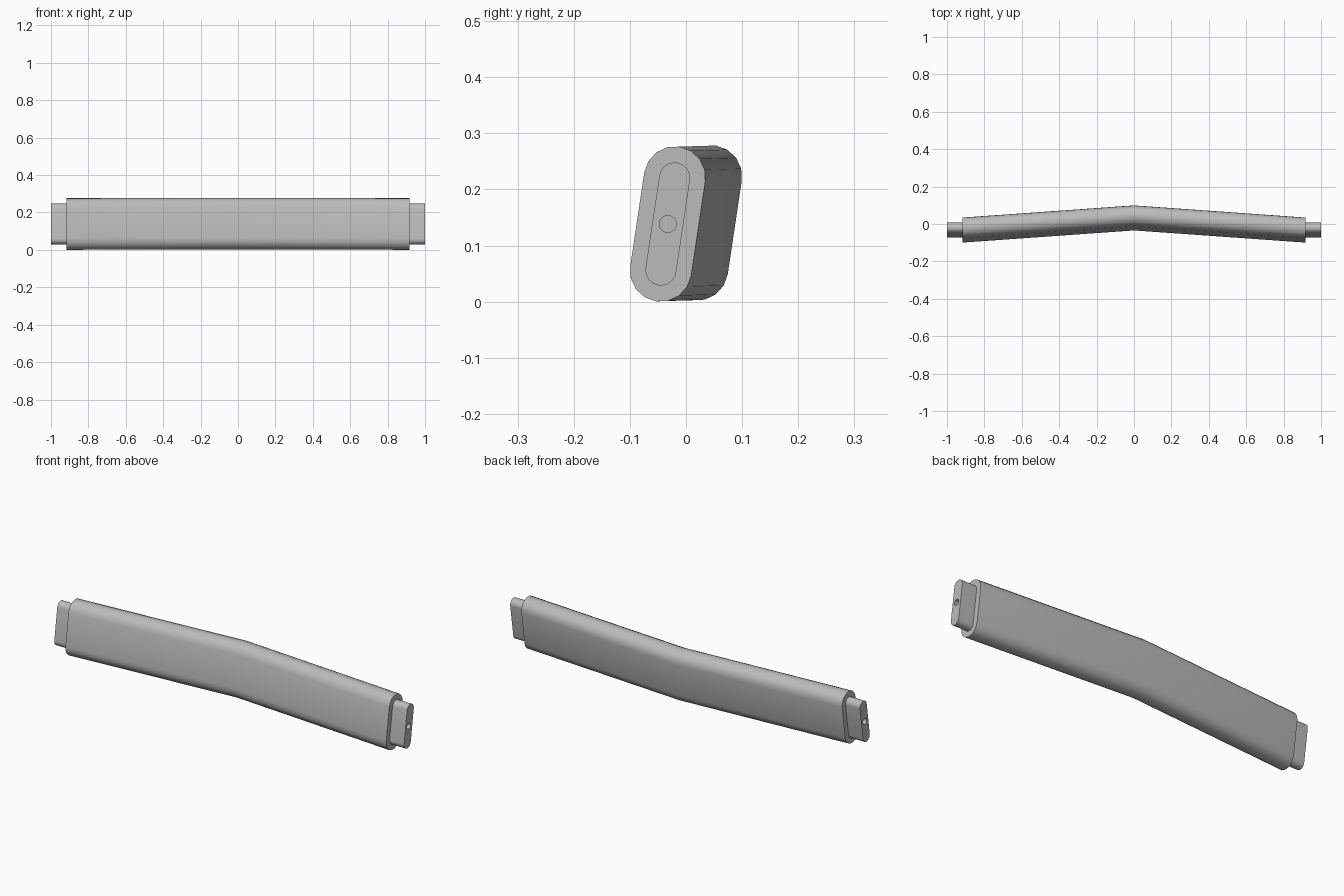
import bpy, bmesh
from math import sin, cos, pi, radians

cube = bpy.data.objects.get("Cube")
if cube:
    bpy.data.objects.remove(cube, do_unlink=True)

TILT = radians(8.5)
END_Y, MID_Z = -0.0325, 0.1385

grey = bpy.data.materials.new("plain grey")
grey.use_nodes = True
grey.diffuse_color = (0.5, 0.5, 0.5, 1)
grey.node_tree.nodes["Principled BSDF"].inputs["Base Color"].default_value = (0.5, 0.5, 0.5, 1)


def capsule(radius, half, steps):
    """Leaning capsule outline as (y, z) offsets."""
    points = []
    for side in (1, -1):
        for i in range(steps + 1):
            a = pi * i / steps
            y = side * radius * cos(a)
            z = side * (half + radius * sin(a))
            points.append((y * cos(TILT) + z * sin(TILT), z * cos(TILT) - y * sin(TILT)))
    return points


def loft(name, outline, stations):
    """Skin the outline through (x, y, z) stations and cap the ends."""
    bm = bmesh.new()
    rings = [[bm.verts.new((x, y + dy, z + dz)) for dy, dz in outline]
             for x, y, z in stations]
    n = len(outline)
    for a, b in zip(rings, rings[1:]):
        for i in range(n):
            j = (i + 1) % n
            bm.faces.new((a[i], a[j], b[j], b[i]))
    bm.faces.new(rings[0])
    bm.faces.new(rings[-1])
    bmesh.ops.recalc_face_normals(bm, faces=bm.faces)
    mesh = bpy.data.meshes.new(name)
    bm.to_mesh(mesh)
    bm.free()
    obj = bpy.data.objects.new(name, mesh)
    bpy.context.collection.objects.link(obj)
    mesh.materials.append(grey)
    return obj


def activate(obj):
    bpy.ops.object.select_all(action='DESELECT')
    obj.select_set(True)
    bpy.context.view_layer.objects.active = obj


def smooth(obj):
    activate(obj)
    bpy.ops.object.shade_smooth_by_angle(angle=radians(35))


# Bent main bar
bar = loft("bent_bar", capsule(0.055, 0.0844, 8),
           [(-0.917, END_Y, MID_Z), (0, END_Y + 0.065, MID_Z + 0.002), (0.917, END_Y, MID_Z)])
smooth(bar)

# Narrow end tongues, each with a round bolt hole
for side, label in ((1, "left"), (-1, "right")):
    tongue = loft(label + "_tongue", capsule(0.0275, 0.083, 12),
                  [(side * 0.89, END_Y, MID_Z), (side, END_Y, MID_Z)])
    bpy.ops.mesh.primitive_cylinder_add(vertices=24, radius=0.015, depth=0.12,
                                        location=(side, END_Y, MID_Z),
                                        rotation=(0, pi / 2, 0))
    cutter = bpy.context.object
    cutter.name = label + "_hole_cutter"
    cutter.hide_render = True
    cutter.data.materials.append(grey)
    activate(tongue)
    hole = tongue.modifiers.new("bolt hole", 'BOOLEAN')
    hole.operation = 'DIFFERENCE'
    hole.solver = 'EXACT'
    hole.object = cutter
    bpy.ops.object.modifier_apply(modifier=hole.name)
    bpy.data.objects.remove(cutter, do_unlink=True)
    smooth(tongue)
